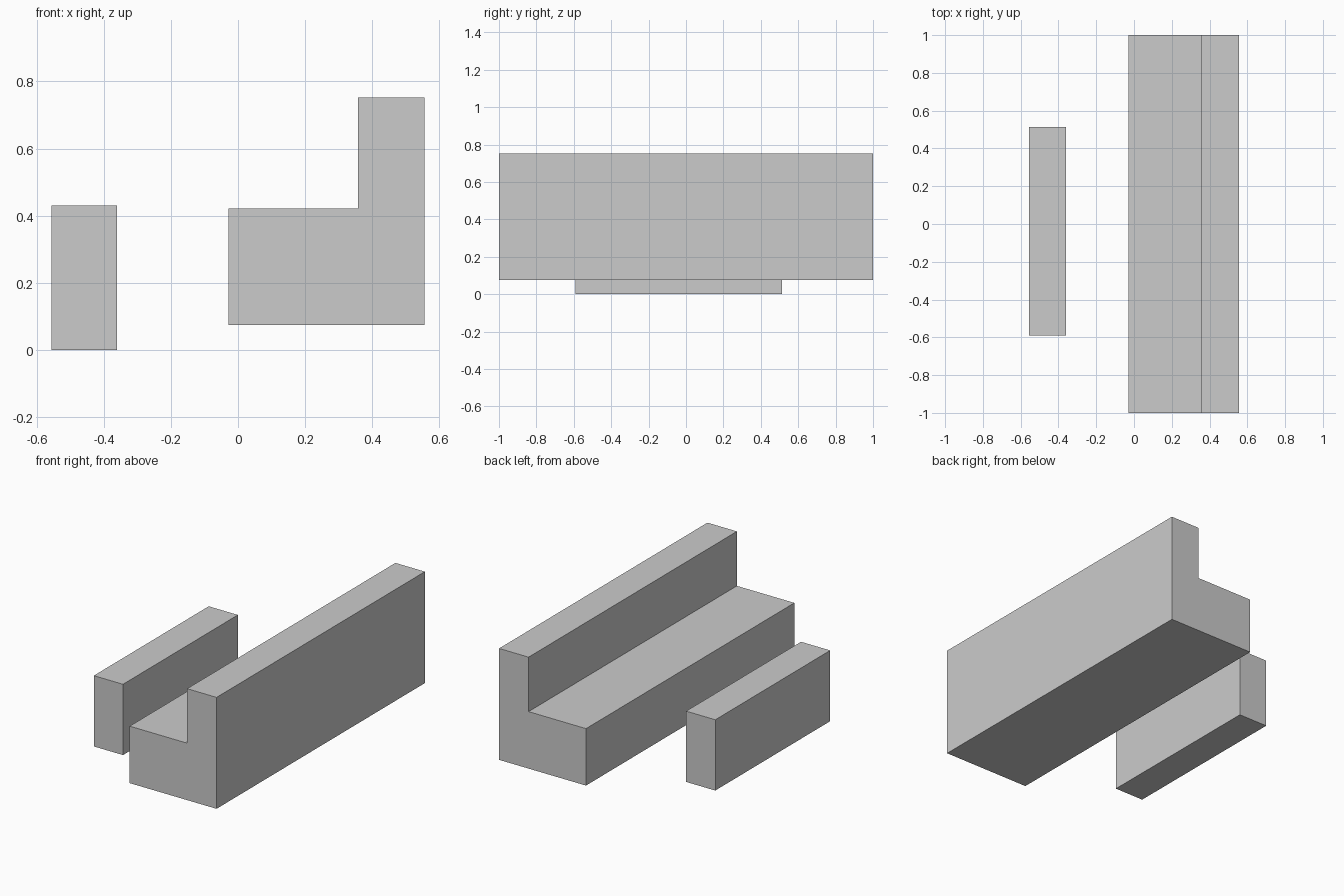
import bpy
import bmesh

if "Cube" in bpy.data.objects:
    bpy.data.objects.remove(bpy.data.objects["Cube"])


def extrude_profile(name, profile, y0, y1):
    """Extrude an x/z profile along y into a closed solid."""
    bm = bmesh.new()
    face = bm.faces.new([bm.verts.new((x, y0, z)) for x, z in profile])
    result = bmesh.ops.extrude_face_region(bm, geom=[face], use_keep_orig=True)
    moved = [g for g in result["geom"] if isinstance(g, bmesh.types.BMVert)]
    bmesh.ops.translate(bm, verts=moved, vec=(0, y1 - y0, 0))
    bmesh.ops.recalc_face_normals(bm, faces=bm.faces)
    mesh = bpy.data.meshes.new(name)
    bm.to_mesh(mesh)
    bm.free()
    obj = bpy.data.objects.new(name, mesh)
    bpy.context.collection.objects.link(obj)
    return obj


# Long L-shaped step: low seat with a raised back
extrude_profile("stepped_bench", [
    (-0.028, 0.075), (0.556, 0.075), (0.556, 0.752),
    (0.358, 0.752), (0.358, 0.421), (-0.028, 0.421),
], -1.0, 1.0)

# Shorter separate block beside it
extrude_profile("side_block", [
    (-0.556, 0.0), (-0.36, 0.0), (-0.36, 0.43), (-0.556, 0.43),
], -0.59, 0.513)
